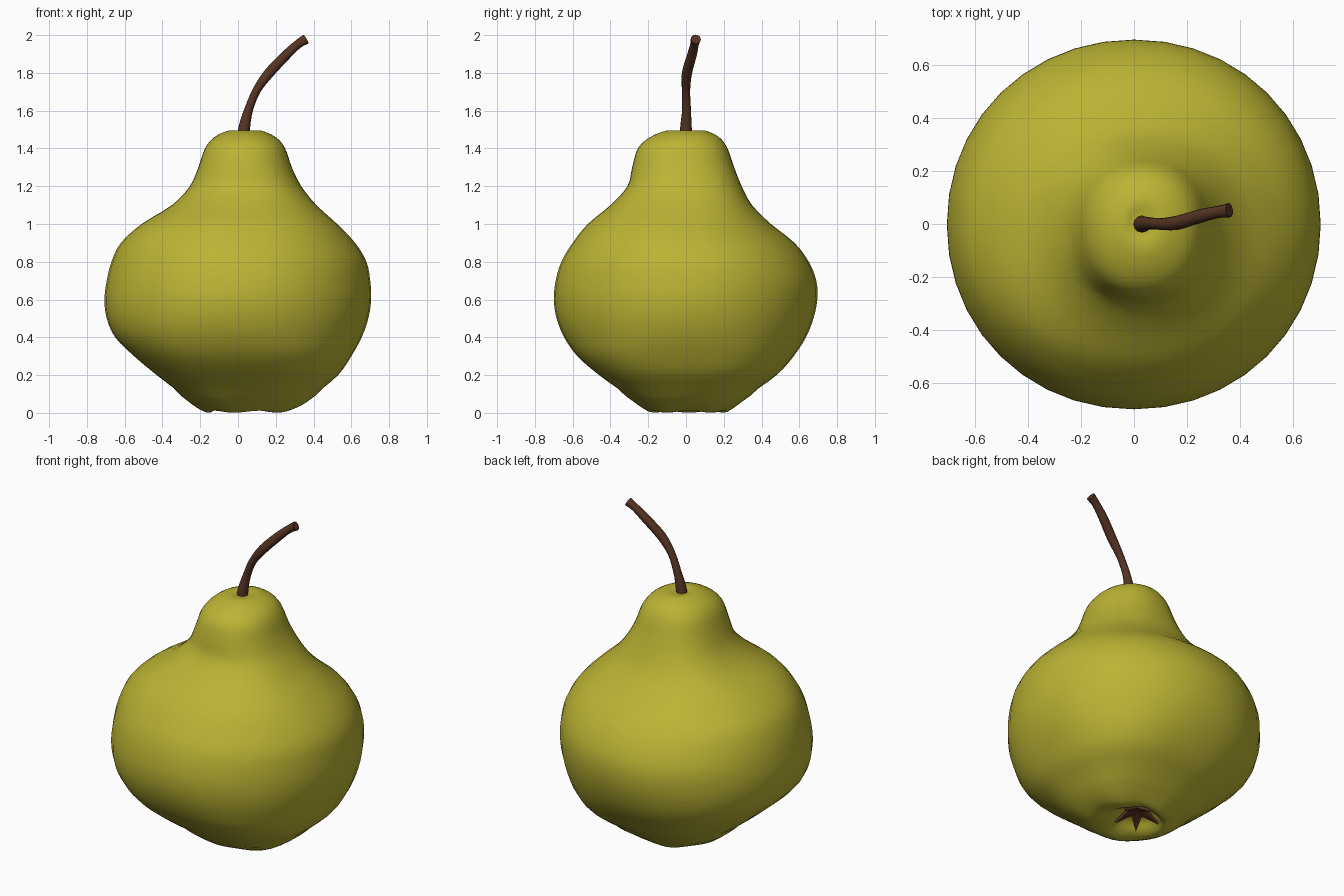
import bpy, bmesh, math
from mathutils import Vector

if "Cube" in bpy.data.objects:
    bpy.data.objects.remove(bpy.data.objects["Cube"])


def material(name, rgb):
    m = bpy.data.materials.new(name)
    m.diffuse_color = (*rgb, 1)
    m.use_nodes = True
    m.node_tree.nodes["Principled BSDF"].inputs["Base Color"].default_value = m.diffuse_color
    return m


GREEN = material("pear green", (0.50, 0.455, 0.034))
BROWN = material("stem brown", (0.092, 0.034, 0.016))


def smooth_rows(rows, steps):
    """Catmull-Rom interpolation between rows of numbers."""
    out = []
    for i in range(len(rows) - 1):
        p0, p1, p2, p3 = (rows[max(0, min(len(rows) - 1, i + k))] for k in (-1, 0, 1, 2))
        for s in range(steps):
            t = s / steps
            out.append([0.5 * (2 * b + (c - a) * t + (2 * a - 5 * b + 4 * c - d) * t * t
                        + (3 * b - a - 3 * c + d) * t ** 3)
                        for a, b, c, d in zip(p0, p1, p2, p3)])
    return out + [list(rows[-1])]


def loft(name, rings, mat, angle=60):
    """Skin closed rings of points and cap both ends."""
    bm = bmesh.new()
    loops = [[bm.verts.new(p) for p in ring] for ring in rings]
    n = len(loops[0])
    for a, b in zip(loops, loops[1:]):
        for i in range(n):
            j = (i + 1) % n
            bm.faces.new((a[i], a[j], b[j], b[i]))
    bm.faces.new(loops[0][::-1])
    bm.faces.new(loops[-1])
    bmesh.ops.recalc_face_normals(bm, faces=bm.faces)
    me = bpy.data.meshes.new(name)
    bm.to_mesh(me)
    bm.free()
    me.materials.append(mat)
    ob = bpy.data.objects.new(name, me)
    bpy.context.collection.objects.link(ob)
    bpy.ops.object.select_all(action='DESELECT')
    ob.select_set(True)
    bpy.context.view_layer.objects.active = ob
    bpy.ops.object.shade_smooth_by_angle(angle=math.radians(angle))
    return ob


def spow(v, e):
    return math.copysign(abs(v) ** e, v)


# Fruit: height, left, right, front, back extents, squareness of the section
profile = [
    (0.09, -0.02, 0.06, 0.02, 0.08, 2.0),
    (0.075, -0.08, 0.10, -0.05, 0.13, 2.0),
    (0.03, -0.12, 0.17, -0.11, 0.17, 2.0),
    (0.012, -0.16, 0.25, -0.18, 0.21, 2.1),
    (0.04, -0.22, 0.33, -0.24, 0.26, 2.2),
    (0.10, -0.30, 0.41, -0.32, 0.34, 2.4),
    (0.20, -0.43, 0.53, -0.46, 0.48, 2.5),
    (0.30, -0.55, 0.60, -0.575, 0.57, 2.4),
    (0.40, -0.65, 0.655, -0.645, 0.635, 2.2),
    (0.50, -0.695, 0.69, -0.685, 0.675, 2.1),
    (0.60, -0.707, 0.705, -0.70, 0.695, 2.05),
    (0.70, -0.695, 0.70, -0.69, 0.69, 2.05),
    (0.80, -0.67, 0.68, -0.66, 0.65, 2.05),
    (0.90, -0.62, 0.62, -0.60, 0.575, 2.1),
    (1.00, -0.51, 0.525, -0.52, 0.45, 2.2),
    (1.10, -0.35, 0.415, -0.40, 0.35, 2.3),
    (1.20, -0.255, 0.335, -0.31, 0.295, 2.3),
    (1.30, -0.21, 0.285, -0.285, 0.255, 2.25),
    (1.40, -0.175, 0.25, -0.255, 0.22, 2.2),
    (1.46, -0.125, 0.20, -0.19, 0.175, 2.1),
    (1.495, -0.05, 0.12, -0.10, 0.10, 2.0),
    (1.49, -0.01, 0.07, -0.04, 0.04, 2.0),
]
SIDES = 40
rings = []
for z, x0, x1, y0, y1, p in smooth_rows(profile, 3):
    ring = []
    for i in range(SIDES):
        a = math.tau * i / SIDES
        # five soft lobes around the underside
        lobe = 0.012 * (1 + math.cos(5 * a)) / 2 * max(0, 1 - z / 0.12)
        ring.append(((x0 + x1) / 2 + (x1 - x0) / 2 * spow(math.cos(a), 2 / p),
                     (y0 + y1) / 2 + (y1 - y0) / 2 * spow(math.sin(a), 2 / p),
                     max(0, z - 0.011 + lobe) if z < 0.12 else z))
    rings.append(ring)
loft("pear_body", rings, GREEN, 80)

# Stem: x, y, z, radius along a bent path
path = smooth_rows([
    (0.025, 0.0, 1.44, 0.034),
    (0.035, 0.0, 1.52, 0.030),
    (0.058, 0.003, 1.61, 0.023),
    (0.10, 0.0, 1.71, 0.022),
    (0.165, 0.005, 1.80, 0.027),
    (0.25, 0.03, 1.89, 0.026),
    (0.315, 0.045, 1.95, 0.023),
    (0.36, 0.052, 1.979, 0.027),
], 3)
stem_rings = []
for k, (x, y, z, r) in enumerate(path):
    tangent = (Vector(path[min(k + 1, len(path) - 1)][:3]) - Vector(path[max(k - 1, 0)][:3])).normalized()
    side = tangent.cross(Vector((0, 1, 0))).normalized()
    other = tangent.cross(side)
    stem_rings.append([Vector((x, y, z)) + r * (side * math.cos(math.tau * i / 12)
                      + other * math.sin(math.tau * i / 12)) for i in range(12)])
loft("stem", stem_rings, BROWN, 50)

# Calyx: dried five-pointed star lining the hollow underneath
calyx_rings = []
for inner, outer, z_in, z_out in ((0.02, 0.02, 0.085, 0.085), (0.055, 0.13, 0.075, 0.025),
                                  (0.05, 0.125, 0.06, 0.01), (0.015, 0.015, 0.065, 0.065)):
    ring = []
    for i in range(10):
        a = math.tau * i / 10 + 0.3
        r, z = (outer, z_out) if i % 2 == 0 else (inner, z_in)
        ring.append((0.02 + r * math.cos(a), 0.05 + r * math.sin(a), z))
    calyx_rings.append(ring)
loft("calyx", calyx_rings, BROWN, 40)
